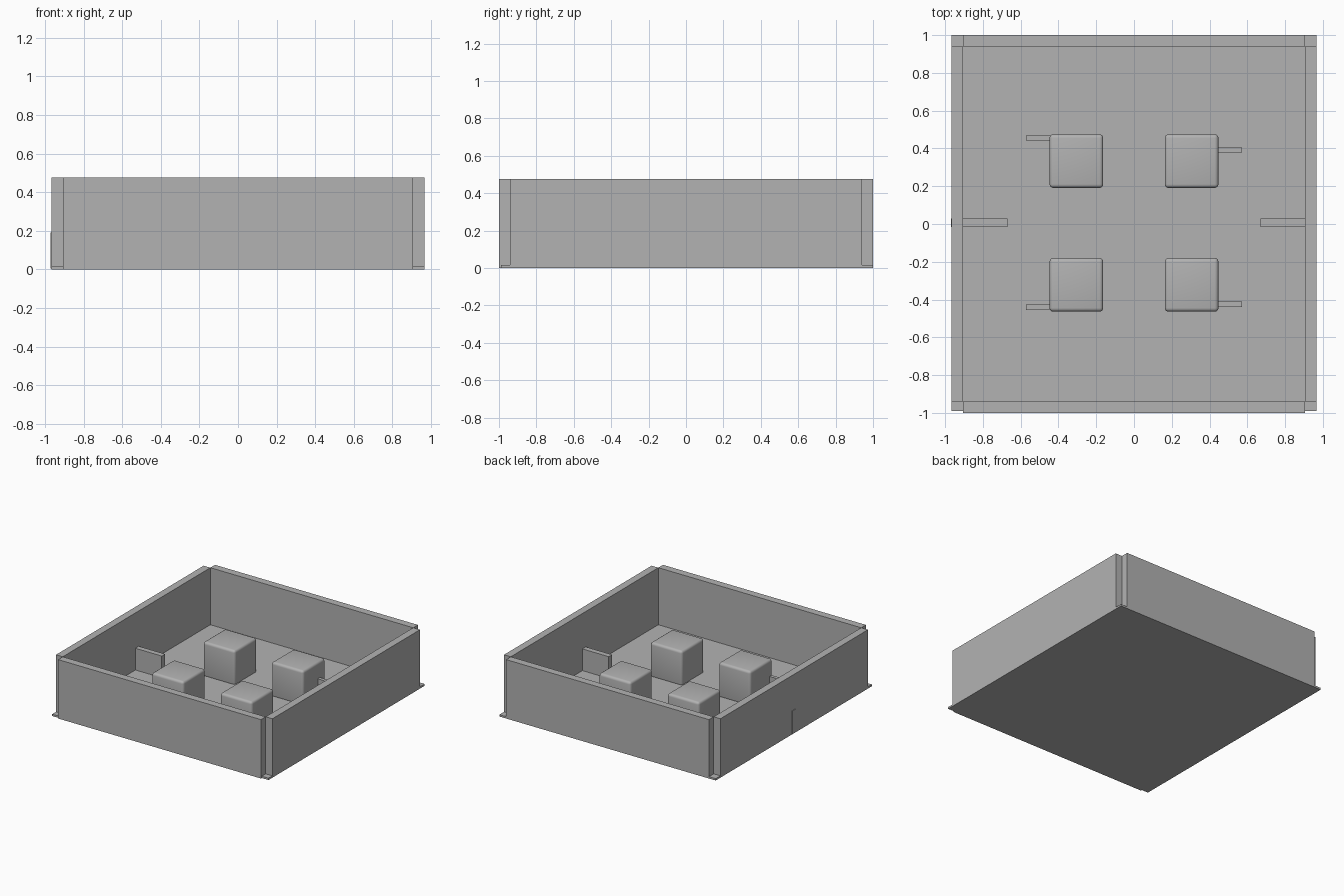
import bpy
import bmesh
from mathutils import Vector

if "Cube" in bpy.data.objects:
    bpy.data.objects.remove(bpy.data.objects["Cube"], do_unlink=True)

# Single plain grey
GREY = (0.448, 0.448, 0.448, 1.0)
grey = bpy.data.materials.new("plain_grey")
grey.use_nodes = True
grey.diffuse_color = GREY
grey.node_tree.nodes["Principled BSDF"].inputs["Base Color"].default_value = GREY


def box(name, low, high, bevel=0.0):
    """Axis-aligned block between two corners, with optional rounded edges."""
    low, high = Vector(low), Vector(high)
    mesh = bpy.data.meshes.new(name)
    bm = bmesh.new()
    bmesh.ops.create_cube(bm, size=1)
    bmesh.ops.scale(bm, vec=high - low, verts=bm.verts)
    bm.to_mesh(mesh)
    bm.free()
    mesh.materials.append(grey)
    obj = bpy.data.objects.new(name, mesh)
    obj.location = (low + high) / 2
    bpy.context.collection.objects.link(obj)
    if bevel:
        mod = obj.modifiers.new("rounded_edges", 'BEVEL')
        mod.width = bevel
        mod.segments = 4
        bpy.ops.object.select_all(action='DESELECT')
        obj.select_set(True)
        bpy.context.view_layer.objects.active = obj
        bpy.ops.object.modifier_apply(modifier=mod.name)
        bpy.ops.object.shade_smooth_by_angle()
    return obj


WIDE, DEEP, THICK, TOP = 0.965, 1.0, 0.06, 0.475
IN_X, IN_Y = WIDE - THICK, DEEP - THICK

# Floor slab
box("floor", (-WIDE, -0.99, 0), (WIDE, DEEP, 0.015))

# Four walls that leave the corners open
box("front_wall", (-IN_X, -DEEP, 0), (IN_X, -IN_Y, TOP))
box("back_wall", (-IN_X, IN_Y, 0), (IN_X, DEEP, TOP))
box("right_wall", (-WIDE, -IN_Y, 0), (-IN_X, IN_Y, TOP))
box("left_wall", (IN_X, -IN_Y, 0), (WIDE, IN_Y, TOP))

# Low partitions running in from the side walls
box("right_partition", (-0.97, -0.015, 0.005), (-0.67, 0.028, 0.19))
box("left_partition", (0.67, -0.015, 0.005), (0.94, 0.028, 0.19))

# Rounded blocks, each with a thin fin on its outer side
HALF = 0.142
for side, sx in (("left", 1), ("right", -1)):
    for end, cy in (("front", -0.322), ("back", 0.333)):
        cx = sx * 0.305
        box(f"{end}_{side}_block", (cx - HALF, cy - HALF, 0.002),
            (cx + HALF, cy + HALF, 0.287), bevel=0.02)

for name, sx, y in (("back_right_fin", -1, 0.455), ("back_left_fin", 1, 0.392),
                    ("front_right_fin", -1, -0.441), ("front_left_fin", 1, -0.425)):
    xs = sorted((sx * 0.40, sx * 0.572))
    box(name, (xs[0], y - 0.014, 0.005), (xs[1], y + 0.014, 0.155))
